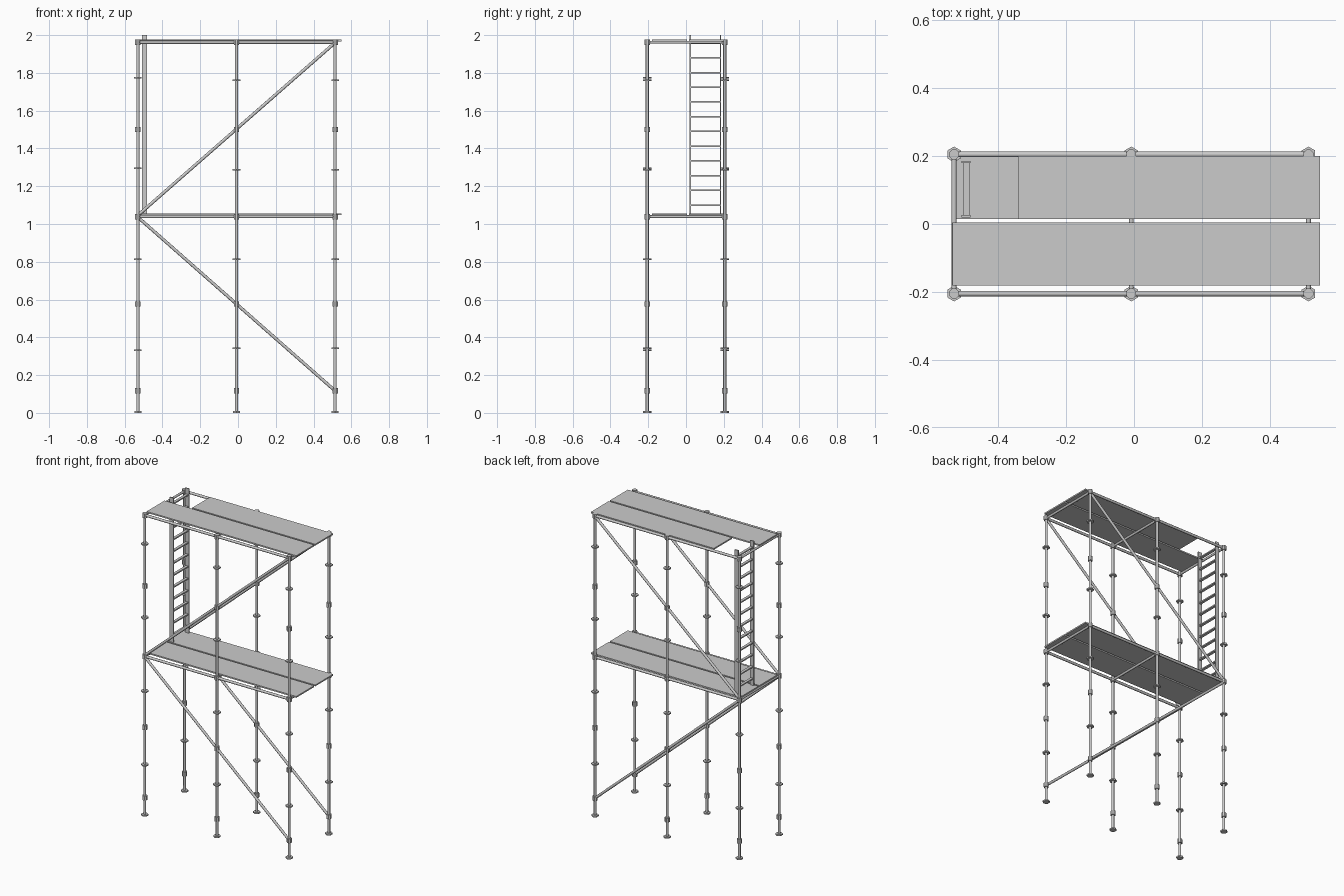
import bpy, bmesh
from mathutils import Vector, Matrix

if "Cube" in bpy.data.objects:
    bpy.data.objects.remove(bpy.data.objects["Cube"])

XS = (-0.53, -0.008, 0.514)
YS = (-0.205, 0.205)


def finish(name, bm, smooth=False):
    me = bpy.data.meshes.new(name)
    bm.to_mesh(me)
    bm.free()
    ob = bpy.data.objects.new(name, me)
    bpy.context.collection.objects.link(ob)
    if smooth:
        for p in me.polygons:
            p.use_smooth = len(p.vertices) == 4
    return ob


def rod(name, a, b, r, sides=10, smooth=True, spin=0.0):
    a, b = Vector(a), Vector(b)
    d = b - a
    m = Matrix.Translation((a + b) / 2) @ d.to_track_quat('Z', 'Y').to_matrix().to_4x4() @ Matrix.Rotation(spin, 4, 'Z')
    bm = bmesh.new()
    bmesh.ops.create_cone(bm, cap_ends=True, segments=sides, radius1=r, radius2=r, depth=d.length, matrix=m)
    return finish(name, bm, smooth)


def box(name, lo, hi):
    lo, hi = Vector(lo), Vector(hi)
    bm = bmesh.new()
    m = Matrix.Translation((lo + hi) / 2) @ Matrix.Diagonal((*(hi - lo), 1))
    bmesh.ops.create_cube(bm, size=1, matrix=m)
    return finish(name, bm)


# Upright posts with base plates, couplers and thin rosette discs
for i, x in enumerate(XS):
    discs = (0.332, 0.813, 1.294, 1.775) if i == 0 else (0.342, 0.813, 1.288, 1.76)
    for y in YS:
        rod("post", (x, y, 0.004), (x, y, 1.972), 0.0082)
        rod("base_plate", (x, y, 0), (x, y, 0.009), 0.022, 6, False)
        for z in (0.117, 0.577, 1.039, 1.5, 1.962):
            rod("coupler", (x, y, z - 0.014), (x, y, z + 0.014), 0.0155, 8, False, 0.39)
        for z in discs:
            rod("rosette", (x, y, z - 0.004), (x, y, z + 0.004), 0.023, 6, False)

# Horizontal ledgers and transoms at both levels
for z in (1.039, 1.962):
    for y in YS:
        rod("ledger", (XS[0], y, z), (XS[2], y, z), 0.0085)
    for x in XS:
        rod("transom", (x, YS[0], z), (x, YS[1], z), 0.0075)

# Diagonal braces on both long sides
for y in YS:
    rod("lower_brace", (XS[0], y, 1.036), (XS[2], y, 0.117), 0.0085)
    rod("upper_brace", (XS[0], y, 1.046), (XS[2], y, 1.96), 0.0085)

# Deck boards; the upper back one is shortened for the ladder opening
for label, z, back_start in (("lower", 1.047, -0.534), ("upper", 1.967, -0.342)):
    box(label + "_front_deck", (-0.534, -0.181, z), (0.548, 0.004, z + 0.009))
    box(label + "_back_deck", (back_start, 0.015, z), (0.548, 0.2, z + 0.009))

# Ladder rails and rungs
for y in (0.019, 0.179):
    box("ladder_rail", (-0.508, y, 1.055), (-0.481, y + 0.007, 2.0))
for k in range(12):
    z = 1.1 + 0.078 * k
    box("ladder_rung", (-0.503, 0.023, z - 0.004), (-0.485, 0.182, z + 0.004))
